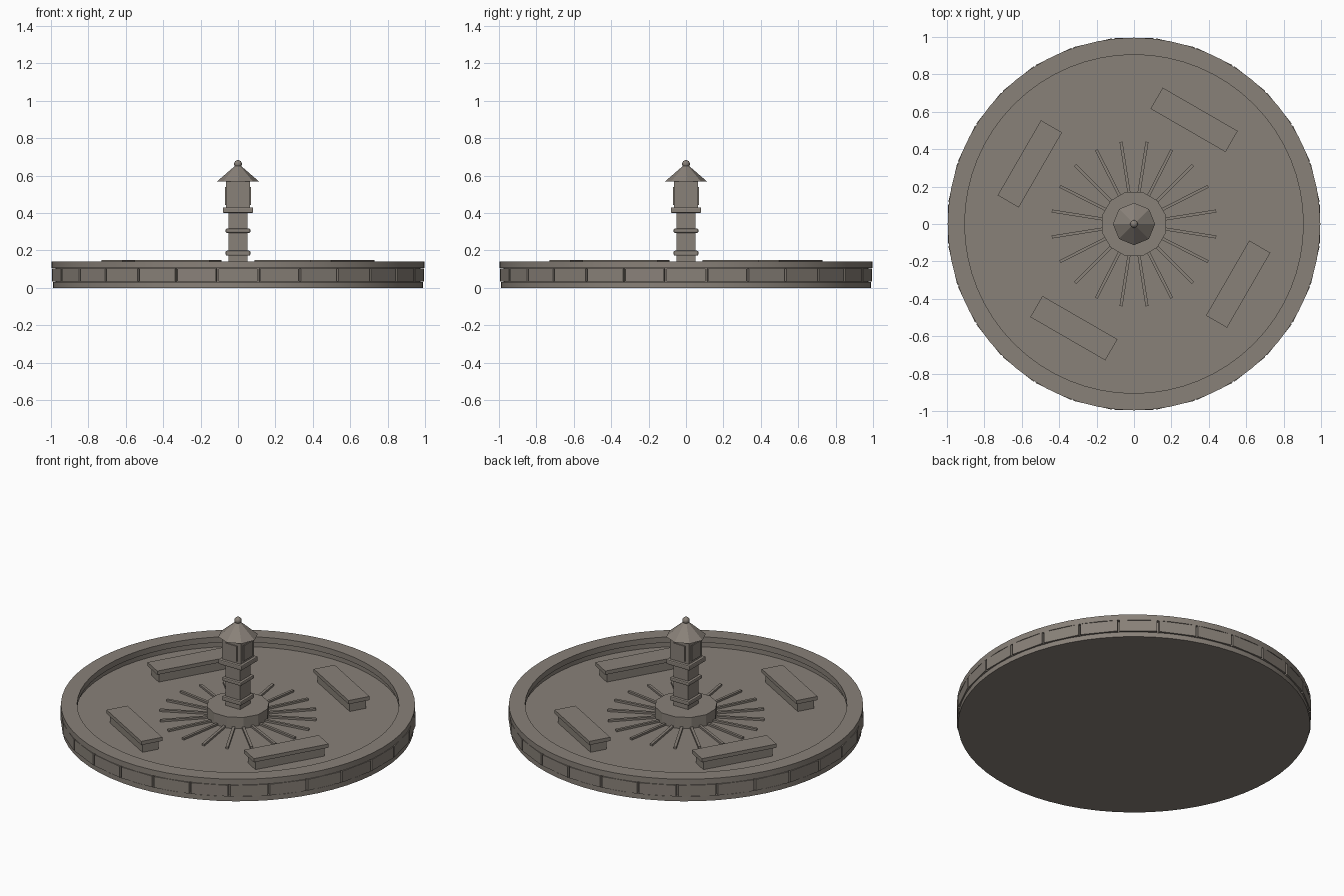
import bpy, bmesh, math
from mathutils import Matrix, Vector

if "Cube" in bpy.data.objects:
    bpy.data.objects.remove(bpy.data.objects["Cube"])

stone = bpy.data.materials.new("warm_grey_stone")
stone.diffuse_color = (0.25, 0.22, 0.19, 1)
stone.use_nodes = True
stone.node_tree.nodes["Principled BSDF"].inputs["Base Color"].default_value = stone.diffuse_color


def finish(name, bm, smooth=False, bevel=0):
    bmesh.ops.recalc_face_normals(bm, faces=bm.faces)
    me = bpy.data.meshes.new(name)
    bm.to_mesh(me)
    bm.free()
    ob = bpy.data.objects.new(name, me)
    bpy.context.collection.objects.link(ob)
    me.materials.append(stone)
    if bevel:
        mod = ob.modifiers.new("rounded_edges", 'BEVEL')
        mod.width, mod.segments = bevel, 2
    if smooth:
        bpy.ops.object.select_all(action='DESELECT')
        ob.select_set(True)
        bpy.context.view_layer.objects.active = ob
        bpy.ops.object.shade_smooth_by_angle(angle=math.radians(30))
    return ob


def add_box(bm, size, loc, angle=0):
    """Box of given size at loc, then turned about the z axis of the model."""
    m = (Matrix.Rotation(angle, 4, 'Z') @ Matrix.Translation(loc)
         @ Matrix.Diagonal((*size, 1)))
    bmesh.ops.create_cube(bm, size=1, matrix=m)


def box(name, half, z0, z1, bevel=0):
    bm = bmesh.new()
    add_box(bm, (half * 2, half * 2, z1 - z0), (0, 0, (z0 + z1) / 2))
    return finish(name, bm, bevel=bevel)


def cone(name, r0, r1, z0, z1, sides, smooth=False, turn=0):
    bm = bmesh.new()
    bmesh.ops.create_cone(
        bm, cap_ends=True, segments=sides, radius1=r0, radius2=r1, depth=z1 - z0,
        matrix=Matrix.Translation((0, 0, (z0 + z1) / 2)) @ Matrix.Rotation(turn, 4, 'Z'))
    return finish(name, bm, smooth)


def lathe(name, profile, steps=64):
    """Revolve a closed (radius, height) profile into a ring."""
    bm = bmesh.new()
    rings = []
    for i in range(steps):
        a = 2 * math.pi * i / steps
        rings.append([bm.verts.new((r * math.cos(a), r * math.sin(a), z)) for r, z in profile])
    n = len(profile)
    for i in range(steps):
        p, q = rings[i], rings[(i + 1) % steps]
        for j in range(n):
            k = (j + 1) % n
            bm.faces.new((p[j], q[j], q[k], p[k]))
    return finish(name, bm, True)


# Round base with the sunken floor, and the raised rim with its cap
cone("base_floor", 0.95, 0.95, 0.0, 0.07, 64, True)
lathe("rim_wall", [(0.93, 0), (0.99, 0), (0.99, 0.03), (0.975, 0.03), (0.975, 0.105),
                   (0.996, 0.105), (0.996, 0.14), (0.905, 0.14), (0.905, 0.105),
                   (0.922, 0.105), (0.922, 0.06), (0.93, 0.06)])

# Stone blocks around the outside of the rim
BLOCKS = 28
step = 2 * math.pi / BLOCKS
bm = bmesh.new()
for i in range(BLOCKS):
    add_box(bm, (0.034, 0.211, 0.069), (0.977, 0, 0.068), i * step)
finish("rim_blocks", bm)

# Four benches, each a body under a wider seat slab
body, seat = bmesh.new(), bmesh.new()
for i in range(4):
    a = math.radians(60 + 90 * i)
    add_box(body, (0.10, 0.43, 0.06), (0.643, 0, 0.098), a)
    add_box(seat, (0.13, 0.463, 0.023), (0.643, 0, 0.1365), a)
finish("bench_bodies", body)
finish("bench_seats", seat)

# Radial strips on the floor
bm = bmesh.new()
for i in range(20):
    add_box(bm, (0.30, 0.016, 0.014), (0.295, 0, 0.075), math.radians(9 + 18 * i))
finish("floor_strips", bm)

# Pedestal and square column with its bands
cone("pedestal", 0.177, 0.177, 0.065, 0.14, 12, turn=math.radians(15))
box("column", 0.05, 0.135, 0.42)
for name, half, z0, z1 in (("lower_band", 0.066, 0.172, 0.198),
                           ("middle_band", 0.066, 0.294, 0.316),
                           ("upper_band", 0.081, 0.400, 0.430)):
    box(name, half, z0, z1, bevel=0.006)

# Lantern house with a panel on each side
box("lantern_house", 0.064, 0.425, 0.572)
bm = bmesh.new()
for i in range(4):
    add_box(bm, (0.008, 0.08, 0.095), (0.066, 0, 0.49), i * math.pi / 2)
finish("lantern_panels", bm)

# Eight-sided roof and the ball on top
cone("lantern_roof", 0.113, 0.012, 0.568, 0.655, 8)
bm = bmesh.new()
bmesh.ops.create_uvsphere(bm, u_segments=12, v_segments=8, radius=0.021,
                          matrix=Matrix.Translation((0, 0, 0.662)))
finish("roof_ball", bm, True)
